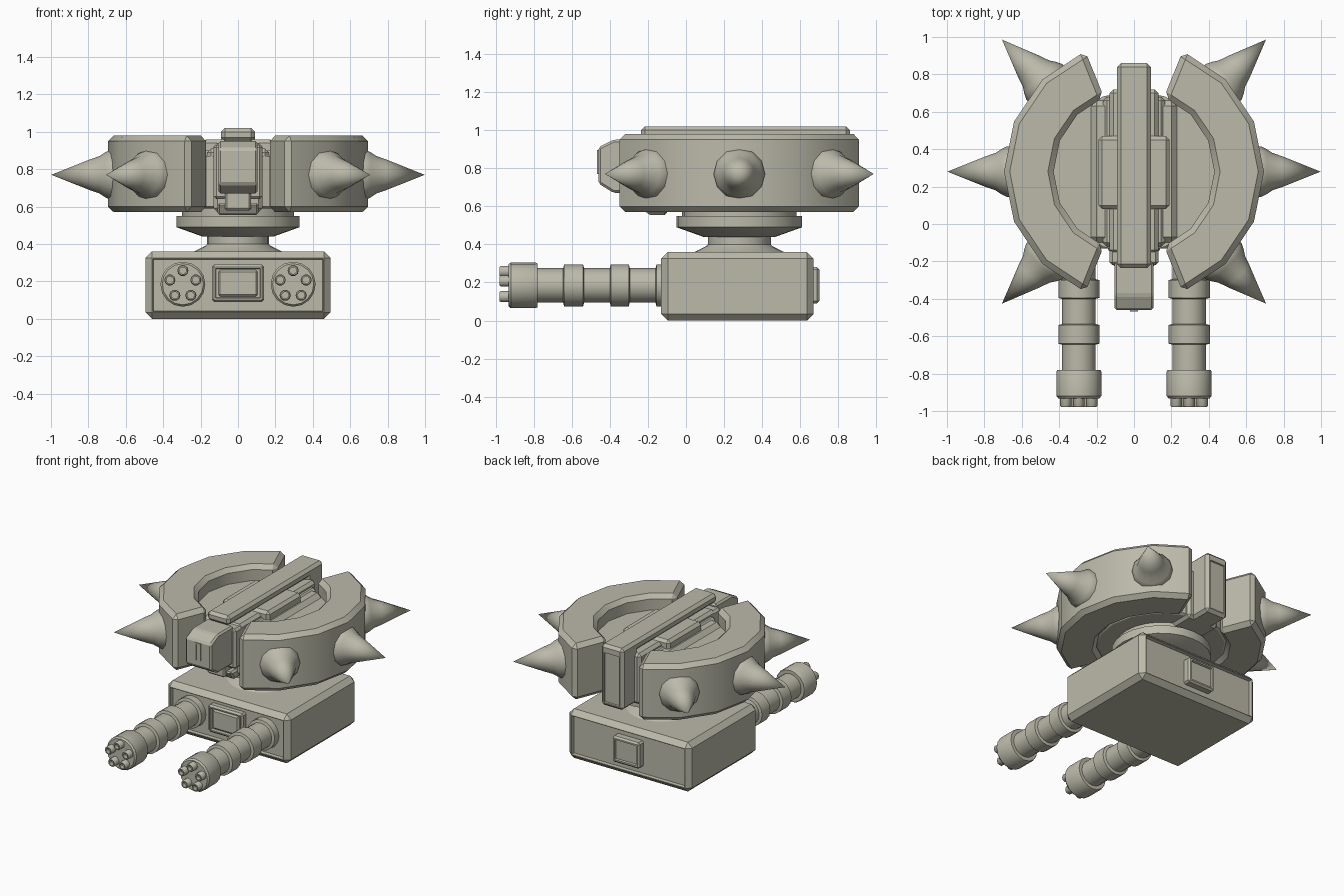
import bpy, bmesh, math
from mathutils import Vector, Matrix

if "Cube" in bpy.data.objects:
    bpy.data.objects.remove(bpy.data.objects["Cube"])

metal = bpy.data.materials.new("warm_grey_metal")
metal.use_nodes = True
COLOUR = (0.50, 0.49, 0.40, 1)
metal.diffuse_color = COLOUR
metal.node_tree.nodes["Principled BSDF"].inputs["Base Color"].default_value = COLOUR
CY = 0.28      # turret axis in y


def finish(name, bm, smooth=None):
    bmesh.ops.recalc_face_normals(bm, faces=bm.faces)
    mesh = bpy.data.meshes.new(name)
    bm.to_mesh(mesh)
    bm.free()
    mesh.materials.append(metal)
    ob = bpy.data.objects.new(name, mesh)
    bpy.context.collection.objects.link(ob)
    if smooth:
        bpy.ops.object.select_all(action="DESELECT")
        ob.select_set(True)
        bpy.context.view_layer.objects.active = ob
        bpy.ops.object.shade_smooth_by_angle(angle=math.radians(smooth))
    return ob


def box(name, x, y, z, bevel=0.0, recess=(), rim=0.01, depth=0.02):
    """Box from ranges; recess lists the y directions whose face is sunk."""
    bm = bmesh.new()
    bmesh.ops.create_cube(bm, size=1)
    for v in bm.verts:
        v.co = [lo + (c + 0.5) * (hi - lo) for c, (lo, hi) in zip(v.co, (x, y, z))]
    if bevel:
        bmesh.ops.bevel(bm, geom=bm.edges[:], offset=bevel, segments=1, affect="EDGES")
    bm.normal_update()
    for side in recess:
        face = max(bm.faces, key=lambda f: f.normal.y * side)
        bmesh.ops.inset_individual(bm, faces=[face], thickness=rim, depth=0)
        bmesh.ops.inset_individual(bm, faces=[face], thickness=0.004, depth=-depth)
    return finish(name, bm)


def lathe(name, profile, origin, axis, sides=16, smooth=40):
    """Revolve (distance, radius) pairs around an axis."""
    bm = bmesh.new()
    turn = Vector(axis).to_track_quat("Z", "Y").to_matrix()
    rings = []
    for d, r in profile:
        ring = []
        for i in range(sides):
            a = 2 * math.pi * i / sides
            ring.append(bm.verts.new(Vector(origin) + turn @ Vector((r * math.cos(a), r * math.sin(a), d))))
        rings.append(ring)
    for a, b in zip(rings, rings[1:]):
        for i in range(sides):
            j = (i + 1) % sides
            bm.faces.new((a[i], a[j], b[j], b[i]))
    bm.faces.new(rings[0])
    bm.faces.new(rings[-1])
    bmesh.ops.remove_doubles(bm, verts=bm.verts, dist=0.0002)
    return finish(name, bm, smooth)


def extrude_x(name, outline, half, bevel=0.0):
    """Prism with a (y, z) outline, symmetric in x."""
    bm = bmesh.new()
    face = bm.faces.new([bm.verts.new((-half, y, z)) for y, z in outline])
    ext = bmesh.ops.extrude_face_region(bm, geom=[face])
    moved = [g for g in ext["geom"] if isinstance(g, bmesh.types.BMVert)]
    bmesh.ops.translate(bm, verts=moved, vec=(2 * half, 0, 0))
    if bevel:
        bmesh.ops.bevel(bm, geom=bm.edges[:], offset=bevel, segments=1, affect="EDGES")
    return finish(name, bm)


# Base housing with sunk front and back, plus framed plates
box("base_housing", (-.495, .495), (-.13, .67), (0, .36), .035, (-1, 1), .006, .025)
box("front_plate", (-.14, .14), (-.15, -.09), (.09, .29), .012, (-1,), .012, .02)
box("front_plate_panel", (-.105, .105), (-.145, -.09), (.12, .26), .01)
box("back_plate", (-.11, .11), (.63, .70), (.09, .28), .012, (1,), .015, .015)

# Pedestal and neck
lathe("neck", [(.34, .24), (.36, .235), (.39, .175), (.40, .165), (.44, .165), (.44, .19),
               (.49, .33), (.55, .33), (.55, .30), (.60, .30)], (0, CY, 0), (0, 0, 1), 24, 25)

# Recessed drum inside the ring
lathe("drum", [(.59, .42), (.60, .435), (.87, .435)], (0, CY, 0), (0, 0, 1), 16, 20)


# Split outer ring
def half_ring(name, side):
    bm = bmesh.new()
    n, span = 6, math.radians(68)
    rows = []
    for i in range(n + 1):
        a = span * (2 * i / n - 1)
        rows.append([bm.verts.new((side * r * math.cos(a), CY + r * math.sin(a), z))
                     for r, z in ((.695, .57), (.695, .98), (.43, .98), (.43, .57))])
    for a, b in zip(rows, rows[1:]):
        for k in range(4):
            bm.faces.new((a[k], a[(k + 1) % 4], b[(k + 1) % 4], b[k]))
    bm.faces.new(rows[0])
    bm.faces.new(rows[-1])
    bmesh.ops.recalc_face_normals(bm, faces=bm.faces)
    sharp = [e for e in bm.edges if e.calc_face_angle() > math.radians(50)]
    bmesh.ops.bevel(bm, geom=sharp, offset=.03, segments=1, affect="EDGES")
    finish(name, bm, 24)


half_ring("ring_left", 1)
half_ring("ring_right", -1)

# Spikes
for i, deg in enumerate((0, 45, 135, 180, 225, 315)):
    a = math.radians(deg)
    lathe(f"spike_{i + 1}", [(.60, .135), (.68, .135), (.71, .12), (.74, .10), (.79, .083), (.998, 0)],
          (0, CY, .77), (math.cos(a), math.sin(a), 0), 12, 45)

# Turret core: stepped spine, centre clamp and long top bar
box("core_body", (-.23, .23), (-.10, .66), (.60, .90), .03)
box("core_spine", (-.165, .165), (-.12, .68), (.60, .91), .02)
box("spine_inner", (-.13, .13), (-.16, .72), (.57, .94), .02)
box("centre_clamp", (-.19, .19), (.08, .47), (.80, .96), .02)
box("top_bar", (-.09, .09), (-.235, .86), (.95, 1.02), .02)
box("back_column", (-.09, .09), (.68, .86), (.57, .99), .02, (1,), .012, .01)

# Front block with a slit, and the jaw beneath it
extrude_x("front_block", [(-.20, .95), (-.38, .95), (-.46, .91), (-.46, .72), (-.38, .67), (-.20, .67)], .105, .012)
for side in (-1, 1):
    box("slit_edge_" + ("left" if side > 0 else "right"), sorted((side * .012, side * .022)),
        (-.467, -.45), (.77, .89))
box("slit_top", (-.022, .022), (-.467, -.45), (.885, .895))
box("front_support", (-.07, .07), (-.26, -.10), (.58, .70), .01)
extrude_x("front_jaw", [(-.10, .62), (-.24, .62), (-.20, .555), (-.10, .555)], .11, .012)
box("block_mount", (-.13, .13), (-.22, -.10), (.64, .93), .015)

# Rotary guns
for side, word in ((1, "left"), (-1, "right")):
    gx, gz = side * .295, .185
    lathe("gun_" + word, [(.08, .11), (.155, .11), (.16, .09), (.295, .09), (.30, .11), (.395, .11), (.40, .09),
                          (.535, .09), (.54, .11), (.64, .11), (.645, .09), (.78, .09), (.78, .115),
                          (.79, .12), (.92, .12), (.932, .11)], (gx, 0, gz), (0, -1, 0), 16, 35)
    for k in range(5):
        a = math.radians(90 + 72 * k)
        lathe(f"barrel_{word}_{k + 1}", [(.90, .03), (.972, .03), (.979, .025), (.979, .018), (.95, .018)],
              (gx + .073 * math.cos(a), 0, gz + .073 * math.sin(a)), (0, -1, 0), 10, 40)
